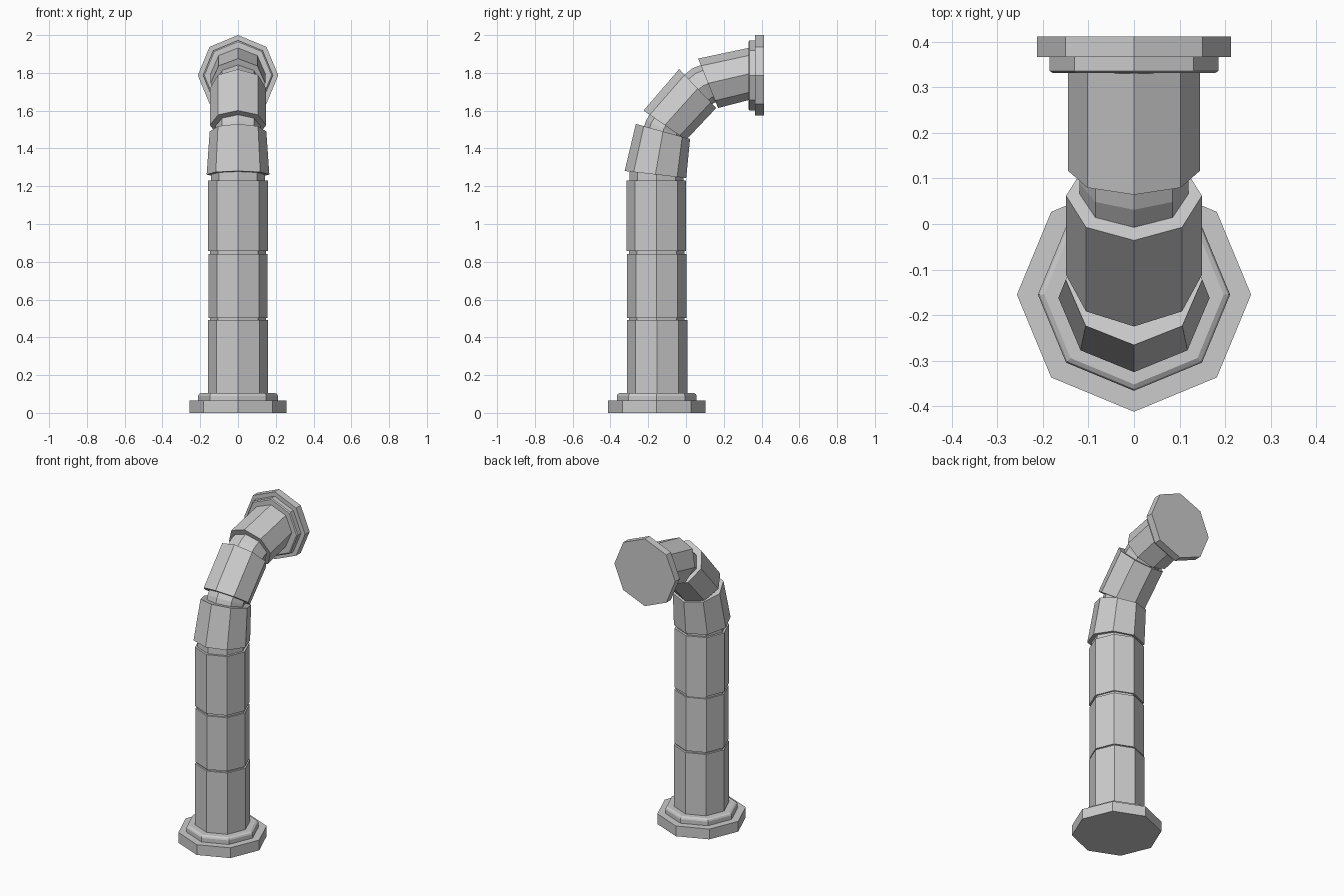
import bpy, bmesh
from math import sin, cos, radians, pi

if "Cube" in bpy.data.objects:
    bpy.data.objects.remove(bpy.data.objects["Cube"])

CY = -0.155  # column axis in y


def loft(name, rings, sides=8):
    """Capped octagonal loft. Each ring: y, z, tilt in degrees, x radius, in-plane radius."""
    bm = bmesh.new()
    loops = []
    for y, z, tilt, rx, rv in rings:
        t = radians(tilt)
        loop = []
        for i in range(sides):
            a = 2 * pi * i / sides
            v = rv * cos(a)
            loop.append(bm.verts.new((rx * sin(a), y + v * cos(t), z + v * sin(t))))
        loops.append(loop)
    for a, b in zip(loops, loops[1:]):
        for i in range(sides):
            j = (i + 1) % sides
            bm.faces.new((a[i], a[j], b[j], b[i]))
    bm.faces.new(loops[0])
    bm.faces.new(loops[-1])
    bmesh.ops.recalc_face_normals(bm, faces=bm.faces)
    mesh = bpy.data.meshes.new(name)
    bm.to_mesh(mesh)
    bm.free()
    obj = bpy.data.objects.new(name, mesh)
    bpy.context.collection.objects.link(obj)
    return obj


def upright(name, profile, y=CY):
    return loft(name, [(y, z, 0, r, r) for z, r in profile])


def facing_back(name, profile, z=1.787):
    return loft(name, [(y, z, -90, r, r) for y, r in profile])


# Floor flange
upright("base_plate", [(0, 0.257), (0.065, 0.257)])
upright("base_collar", [(0.06, 0.211), (0.09, 0.211), (0.099, 0.207), (0.105, 0.197)])

# Straight pipe sections
upright("lower_pipe", [(0.10, 0.16), (0.493, 0.16)], -0.153)
upright("middle_pipe", [(0.503, 0.157), (0.842, 0.157)], -0.155)
upright("upper_pipe", [(0.857, 0.158), (1.23, 0.158)], -0.157)

# Elbow sections
loft("elbow_lower", [(-0.162, 1.262, -6.5, 0.166, 0.164), (-0.122, 1.49, -15.5, 0.15, 0.149)])
loft("elbow_middle", [(-0.112, 1.523, -34.6, 0.149, 0.137), (0.062, 1.717, -46.4, 0.149, 0.142)])
loft("elbow_upper", [(0.117, 1.745, -68, 0.145, 0.141), (0.335, 1.795, -88, 0.145, 0.137)])

# Narrow necks showing in the gaps between sections
upright("column_neck", [(0.45, 0.148), (0.90, 0.148)])
loft("elbow_neck_lower", [(-0.158, 1.18, 0, 0.144, 0.144), (-0.155, 1.30, -7, 0.144, 0.142)])
loft("elbow_neck_middle", [(-0.13, 1.45, -15, 0.118, 0.108), (-0.117, 1.505, -25, 0.118, 0.104),
                           (-0.08, 1.56, -35, 0.118, 0.104)])
loft("elbow_neck_upper", [(0.03, 1.68, -46, 0.12, 0.108), (0.09, 1.732, -57, 0.12, 0.108),
                          (0.15, 1.755, -68, 0.12, 0.108)])

# Wall flange
facing_back("wall_collar", [(0.331, 0.178), (0.336, 0.185), (0.37, 0.185)])
facing_back("wall_plate", [(0.366, 0.213), (0.412, 0.213)])
